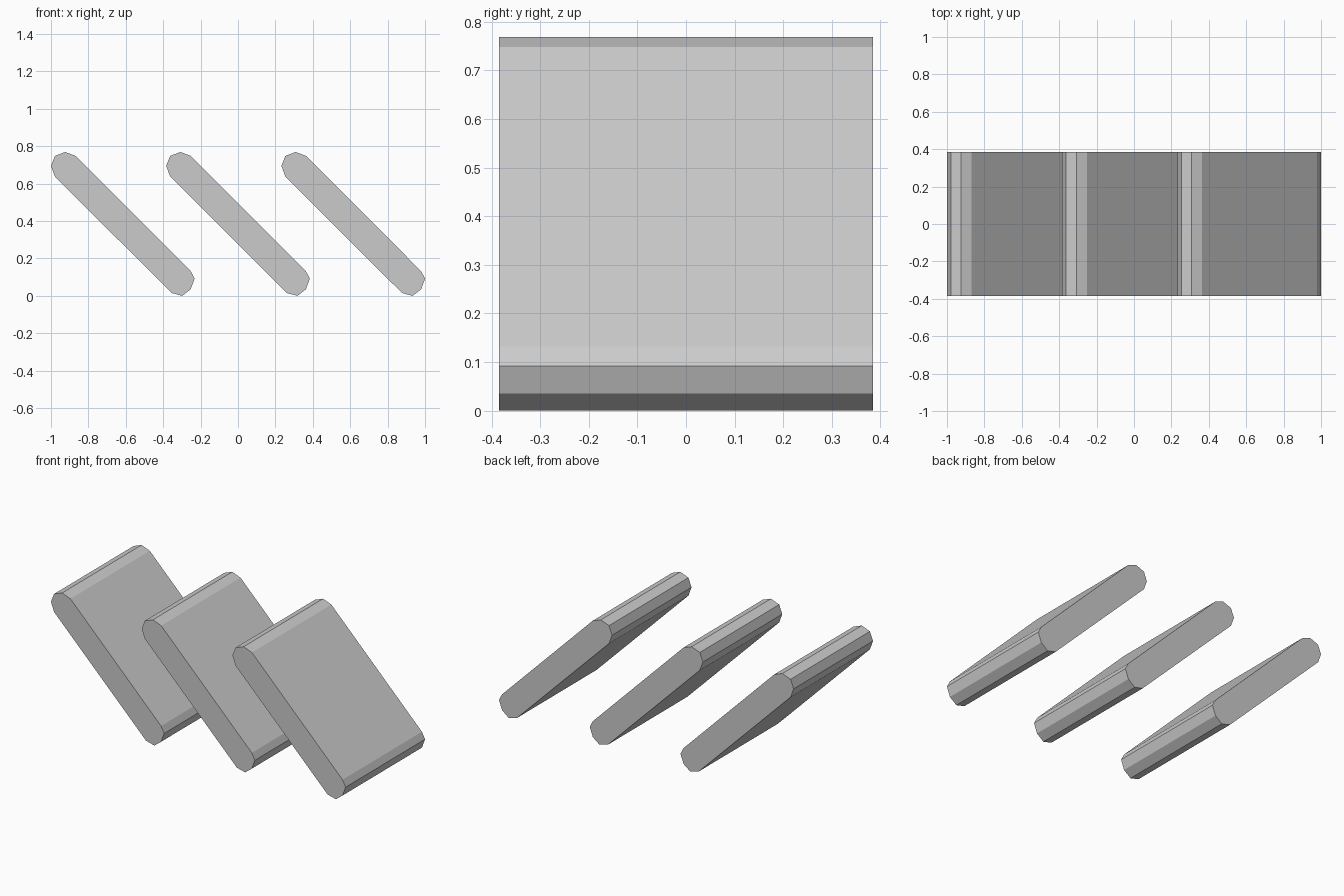
import bpy
import bmesh

cube = bpy.data.objects.get("Cube")
if cube:
    bpy.data.objects.remove(cube, do_unlink=True)

# Plain grey finish
grey = bpy.data.materials.new("light_grey")
grey.use_nodes = True
colour = (0.6, 0.6, 0.6, 1)
grey.diffuse_color = colour
grey.node_tree.nodes["Principled BSDF"].inputs["Base Color"].default_value = colour

# Slanted slat cross-section with faceted round ends (x from slat centre, z)
PROFILE = [(-0.384, 0.695), (-0.363, 0.638), (0.261, 0.015), (0.318, 0.0),
           (0.363, 0.035), (0.384, 0.092), (0.363, 0.132), (-0.252, 0.748),
           (-0.308, 0.769), (-0.363, 0.748)]
HALF_DEPTH = 0.385
SPACING = 0.616


def slat(name, x):
    """Extrude the cross-section along y."""
    bm = bmesh.new()
    face = bm.faces.new([bm.verts.new((px, -HALF_DEPTH, pz)) for px, pz in PROFILE])
    ext = bmesh.ops.extrude_face_region(bm, geom=[face])
    verts = [g for g in ext["geom"] if isinstance(g, bmesh.types.BMVert)]
    bmesh.ops.translate(bm, verts=verts, vec=(0, 2 * HALF_DEPTH, 0))
    bmesh.ops.recalc_face_normals(bm, faces=bm.faces)
    mesh = bpy.data.meshes.new(name)
    bm.to_mesh(mesh)
    bm.free()
    mesh.materials.append(grey)
    obj = bpy.data.objects.new(name, mesh)
    obj.location.x = x
    bpy.context.collection.objects.link(obj)


# Three parallel louvre slats
for i, side in enumerate(("right", "middle", "left")):
    slat(side + "_slat", (i - 1) * SPACING)
